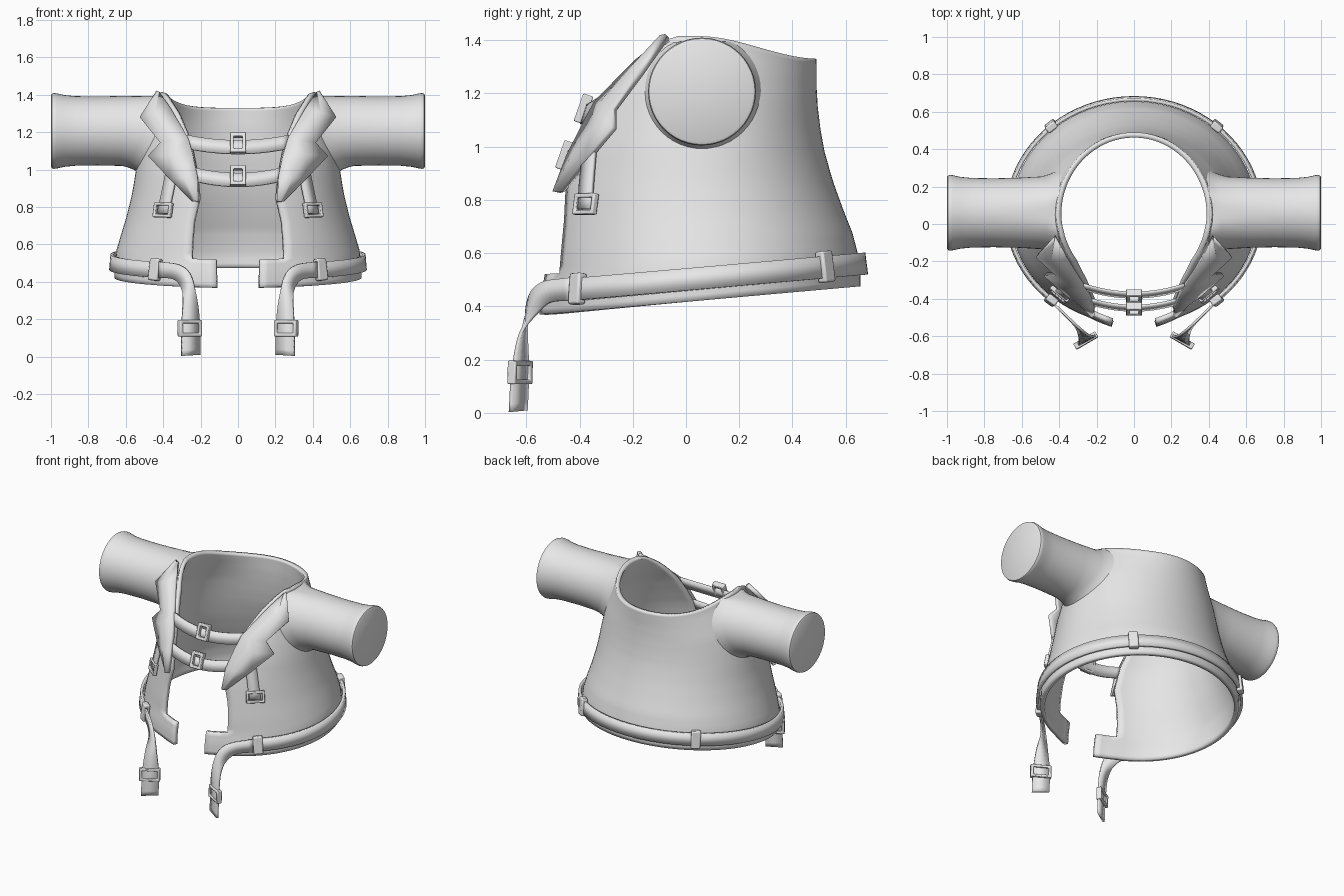
import bpy, bmesh, math
from mathutils import Vector, Matrix

if "Cube" in bpy.data.objects:
    bpy.data.objects.remove(bpy.data.objects["Cube"])

mat = bpy.data.materials.new("light_grey")
mat.diffuse_color = (0.8, 0.8, 0.8, 1)
mat.use_nodes = True
mat.node_tree.nodes["Principled BSDF"].inputs["Base Color"].default_value = mat.diffuse_color

# torso profile: height, half width, opening x, front depth, back depth
PROFILE = [(.37, .66, .25, .59, .605), (.44, .66, .25, .585, .605), (.52, .65, .25, .57, .59),
           (.60, .63, .25, .566, .575), (.72, .598, .24, .555, .54), (.85, .57, .21, .54, .505),
           (1.0, .545, .225, .507, .47), (1.1, .525, .245, .465, .455), (1.2, .50, .275, .42, .445),
           (1.3, .46, .32, .37, .44), (1.37, .43, .37, .36, .44), (1.415, .415, .405, .37, .44)]
CY = .05


def clamp(v):
    return max(0.0, min(1.0, v))


def prof(z):
    z = max(PROFILE[0][0], min(PROFILE[-1][0], z))
    for p, q in zip(PROFILE, PROFILE[1:]):
        if z <= q[0]:
            t = (z - p[0]) / (q[0] - p[0])
            return [p[i] + (q[i] - p[i]) * t for i in range(1, 5)]


def surf(th, z, off=0.0):
    """Point on the torso at an angle from the front and a nominal height."""
    a, _, bf, bb = prof(z)
    b = bf if math.cos(th) > 0 else bb
    x, y = (a + off) * math.sin(th), CY - (b + off) * math.cos(th)
    s = clamp((y - CY) / .45)
    tilt = .089 * (y + .53) * clamp((.9 - z) / .4)
    dip = .085 * s * s * (3 - 2 * s) * clamp((z - .9) / .5)
    return Vector((x, y, z + tilt - dip))


def front(x, z, off=0.0):
    return surf(math.asin(x / prof(z)[0]), z, off)


def finish(name, bm, thick=0, offset=0, mirror=False, bevel=0, merge=False):
    me = bpy.data.meshes.new(name)
    bm.to_mesh(me)
    bm.free()
    ob = bpy.data.objects.new(name, me)
    bpy.context.collection.objects.link(ob)
    me.materials.append(mat)
    if mirror:
        m = ob.modifiers.new("mirror", 'MIRROR')
        m.use_mirror_merge = merge
    if thick:
        m = ob.modifiers.new("thickness", 'SOLIDIFY')
        m.thickness, m.offset = thick, offset
    if bevel:
        m = ob.modifiers.new("bevel", 'BEVEL')
        m.width, m.segments = bevel, 2
    bpy.ops.object.select_all(action='DESELECT')
    ob.select_set(True)
    bpy.context.view_layer.objects.active = ob
    bpy.ops.object.shade_smooth_by_angle(angle=math.radians(40))
    return ob


def grid(bm, rows, close=False):
    vs = [[bm.verts.new(p) for p in r] for r in rows]
    n = len(rows[0])
    for r, s in zip(vs, vs[1:]):
        for i in range(n if close else n - 1):
            j = (i + 1) % n
            bm.faces.new((r[i], r[j], s[j], s[i]))
    return vs


def spline(pts, n=5):
    """Smooth curve through the points."""
    pts = [Vector(p) for p in pts]
    e = [2 * pts[0] - pts[1]] + pts + [2 * pts[-1] - pts[-2]]
    out = []
    for a, b, c, d in zip(e, e[1:], e[2:], e[3:]):
        for k in range(n):
            t = k / n
            out.append(.5 * (2 * b + (c - a) * t + (2 * a - 5 * b + 4 * c - d) * t * t
                             + (3 * b - a - 3 * c + d) * t ** 3))
    return out + [pts[-1]]


def ribbon(name, a, b, thick, mirror=False):
    bm = bmesh.new()
    grid(bm, [a, b])
    return finish(name, bm, thick, 0, mirror)


def frame_matrix(pos, right, up):
    r = Vector(right).normalized()
    n = r.cross(Vector(up)).normalized()
    u = n.cross(r)
    return Matrix.Translation(pos) @ Matrix((r, n, u)).transposed().to_4x4()


def box(bm, m, c, size):
    bmesh.ops.create_cube(bm, size=1, matrix=m @ Matrix.Translation(c) @ Matrix.Diagonal((*size, 1)))


def buckle(name, pos, right, up, w, h, bar, depth, mirror=False):
    """Rectangular frame with an open middle."""
    bm = bmesh.new()
    m = frame_matrix(pos, right, up)
    corners = [(-1, -1), (1, -1), (1, 1), (-1, 1)]
    rings = [[m @ Vector((sx * (w / 2 - i), y, sz * (h / 2 - i))) for sx, sz in corners]
             for i, y in ((0, -depth / 2), (0, depth / 2), (bar, depth / 2), (bar, -depth / 2))]
    vs = grid(bm, rings, True)
    for i in range(4):
        j = (i + 1) % 4
        bm.faces.new((vs[3][i], vs[3][j], vs[0][j], vs[0][i]))
    bmesh.ops.recalc_face_normals(bm, faces=bm.faces)
    return finish(name, bm, mirror=mirror, bevel=.005)


# torso shell, open at the front, with a tab at each hem corner
levels = []
for p, q in zip(PROFILE, PROFILE[1:]):
    levels += [p[0] + (q[0] - p[0]) * k / 3 for k in range(3)]
levels.append(PROFILE[-1][0])
COLS = 36
bm = bmesh.new()
rows, tab = [], []
for z in levels:
    a, xe = prof(z)[:2]
    t0 = math.asin(xe / a)
    rows.append([surf(t0 + (math.pi - t0) * c / COLS, z) for c in range(COLS + 1)])
    if z < .521:
        tab.append([front(x, z) + Vector((0, -.02 * (.25 - x) / .13, 0)) for x in (.12, .16, .205)]
                   + [rows[-1][0]])
for r in rows:
    r[-1].x = 0
grid(bm, rows)
grid(bm, tab)
bmesh.ops.remove_doubles(bm, verts=bm.verts, dist=.0005)
finish("jacket_body", bm, .028, -1, True, merge=True)

# capped sleeves flaring out of the torso
bm = bmesh.new()
N = 48
rings = []
for x, r, root in [(-.012, .222, 1), (.012, .207, 1), (.05, .194, 1), (.62, .187, 0), (.75, .184, 0),
                   (.87, .186, 0), (.93, .192, 0), (.97, .201, 0), (.985, .2025, 0), (.995, .199, 0),
                   (1.0, .19, 0)]:
    ring = []
    for k in range(N):
        t = 2 * math.pi * k / N
        y, z = .06 + r * math.cos(t), 1.207 + r * math.sin(t)
        px = x
        if root:
            z = min(z, 1.395)
            a, _, bf, bb = prof(z)
            b = bf if y < CY else bb
            px = x + a * math.sqrt(max(.1, 1 - ((y - CY) / b) ** 2))
        ring.append((px, y, z))
    rings.append(ring)
vs = grid(bm, rings, True)
bm.faces.new(vs[-1])
bmesh.ops.recalc_face_normals(bm, faces=bm.faces)
finish("sleeves", bm, mirror=True)

# notched lapels
outer = [(.43, -.07, 1.415), (.52, -.17, 1.275), (.41, -.27, 1.14), (.475, -.27, 1.07),
         (.36, -.37, .95), (.235, -.465, .83)]
inner = [(.42, -.06, 1.405), (.36, -.17, 1.32), (.265, -.325, 1.165), (.24, -.37, 1.08),
         (.215, -.43, .96), (.21, -.465, .83)]
bm = bmesh.new()
lap = []
for o, i in zip(outer, inner):
    o, i = Vector(o), Vector(i) + Vector((0, -.01, 0))
    lap.append([i, i.lerp(o, .5) + Vector((0, -.02, 0)), o])
grid(bm, lap)
finish("lapels", bm, .025, 0, True)

# two chest straps with centre buckles
for name, z, y, ye, half in (("upper", 1.12, -.38, -.335, .27), ("lower", .945, -.45, -.415, .23)):
    pts = [(half * k / 8, y + (ye - y) * (k / 8) ** 2, z + .028 * (k / 8) ** 2) for k in range(-8, 9)]
    up = Vector((0, .012, .036))
    ribbon(name + "_chest_strap", [Vector(p) - up for p in pts], [Vector(p) + up for p in pts], .014)
    buckle(name + "_chest_buckle", (0, y - .005, z + .022), (1, 0, 0), (0, .35, 1), .088, .11, .02, .04)

# short hanging straps below the lapels
zs = [.76 + .26 * k / 6 for k in range(7)]
ribbon("hanging_straps", [front(.36 - .04 * (z - .76) / .2, z, .02) for z in zs],
       [front(.415 - .04 * (z - .76) / .2, z, .02) for z in zs], .015, True)
p, q = front(.34, .78, .025), front(.43, .78, .025)
buckle("hanging_buckles", (p + q) / 2, q - p, front(.37, .9) - front(.385, .78), .12, .08, .016, .025, True)

# hem belt around the back
t0 = math.asin(.41 / .66)
ths = [t0 + (2 * math.pi - 2 * t0) * k / 64 for k in range(65)]
ribbon("hem_belt", [surf(t, .412, .02) for t in ths], [surf(t, .495, .02) for t in ths], .018)

# belt loops
bm = bmesh.new()
for t in (math.asin(.43 / .66), math.pi - math.asin(.43 / .66)):
    c, d = surf(t, .455, .022), surf(t + .05, .455, .022) - surf(t - .05, .455, .022)
    box(bm, frame_matrix(c, d, surf(t, .52, .022) - surf(t, .40, .022)), (0, 0, 0), (.062, .04, .118))
finish("belt_loops", bm, mirror=True, bevel=.008)

# loose belt ends twisting down at the front
end_a = [(.42, -.435, .508), (.31, -.54, .49), (.25, -.59, .43), (.22, -.60, .31), (.205, -.595, .16),
         (.205, -.60, .01)]
end_b = [(.42, -.435, .42), (.345, -.51, .415), (.305, -.56, .375), (.295, -.62, .30),
         (.30, -.65, .155), (.30, -.66, .004)]
ribbon("belt_ends", spline(end_a), spline(end_b), .014, True)
buckle("belt_end_buckles", (.2575, -.623, .152), (.1, -.058, 0), (0, .03, 1), .135, .088, .018, .035, True)
